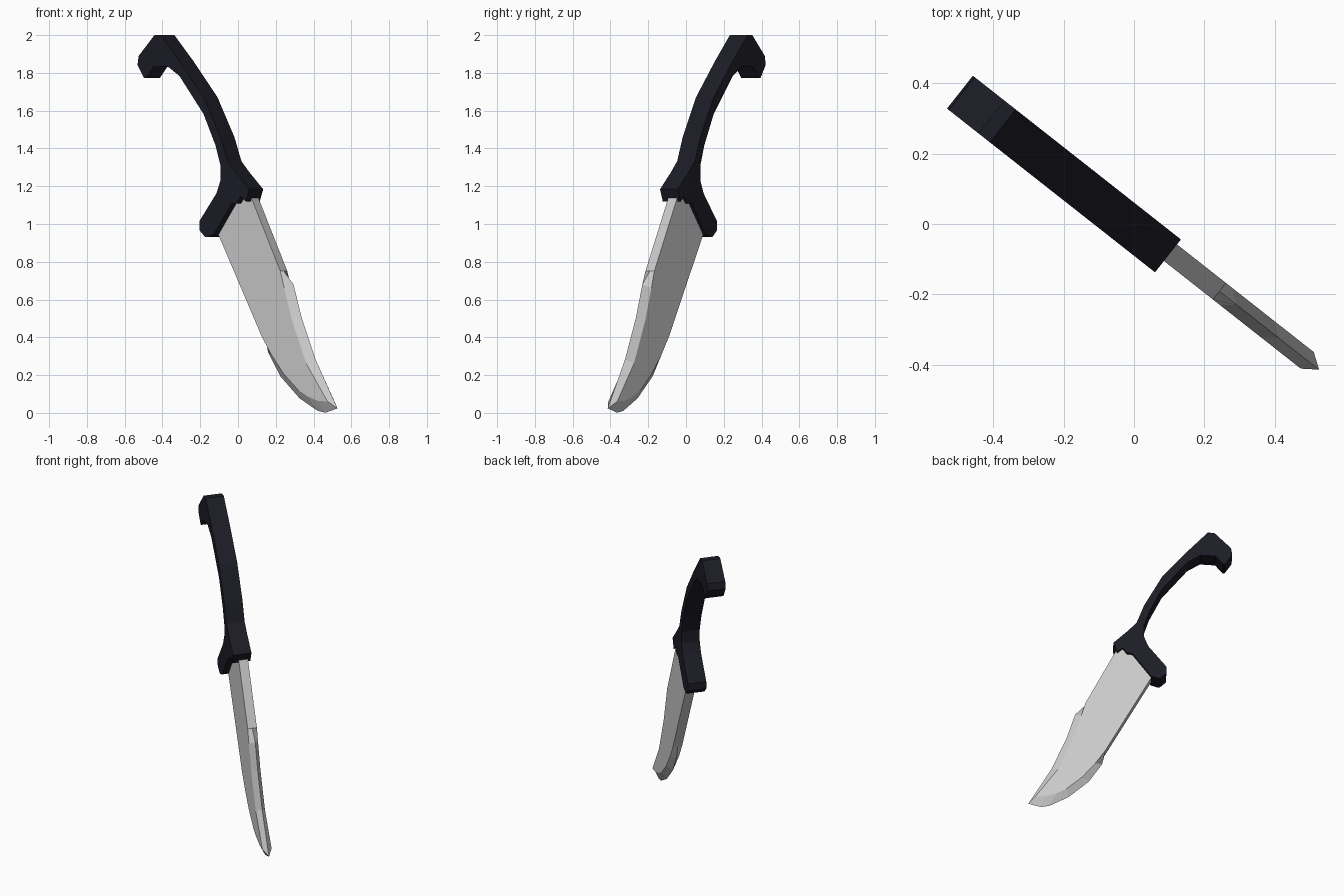
import bpy, bmesh, math

if "Cube" in bpy.data.objects:
    bpy.data.objects.remove(bpy.data.objects["Cube"])

TURN = math.radians(-38.2)   # the knife's flat plane is turned about z


def build(name, loops, color=None):
    """Bridge equal-length loops of (along, thickness, height) points and cap both ends."""
    bm = bmesh.new()
    rings = [[bm.verts.new(p) for p in loop] for loop in loops]
    n = len(rings[0])
    for a, b in zip(rings, rings[1:]):
        for i in range(n):
            j = (i + 1) % n
            bm.faces.new((a[i], a[j], b[j], b[i]))
    caps = [bm.faces.new(rings[0]), bm.faces.new(rings[-1])]
    bmesh.ops.recalc_face_normals(bm, faces=bm.faces)
    bmesh.ops.triangulate(bm, faces=caps)
    bmesh.ops.dissolve_degenerate(bm, dist=1e-5, edges=bm.edges)
    me = bpy.data.meshes.new(name)
    bm.to_mesh(me)
    bm.free()
    ob = bpy.data.objects.new(name, me)
    ob.rotation_euler.z = TURN
    bpy.context.collection.objects.link(ob)
    if color:
        mat = bpy.data.materials.new(name + "_dark")
        mat.diffuse_color = color
        mat.use_nodes = True
        mat.node_tree.nodes["Principled BSDF"].inputs["Base Color"].default_value = mat.diffuse_color
        me.materials.append(mat)
    return ob


def layer(points, t):
    return [(u, t, z) for u, z in points]


# Handle: hooked pommel, curved grip and guard in one extruded profile
handle = [
    (-.507, 2.0), (-.466, 2.0), (-.338, 1.862), (-.176, 1.671), (-.062, 1.46),
    (-.015, 1.333), (.039, 1.274), (.132, 1.184),                 # outer curve
    (.108, 1.118), (.073, 1.148), (.045, 1.11), (.012, 1.108),    # guard underside
    (-.107, .945), (-.150, .93), (-.165, .93), (-.204, .967), (-.204, 1.015),
    (-.089, 1.163), (-.062, 1.232), (-.062, 1.311), (-.096, 1.417),
    (-.176, 1.582), (-.338, 1.783), (-.419, 1.835),               # inner curve
    (-.516, 1.83), (-.565, 1.772), (-.576, 1.772), (-.621, 1.841), (-.614, 1.889),
]
build("handle", [layer(handle, -.071), layer(handle, .048)], (.012, .012, .02, 1))

# Blade: flat-face outline paired with the mid-plane outline (edges are ground to it)
pairs = [
    ((.0, 1.17), (.0, 1.17)), ((.107, 1.152), (.107, 1.152)),     # tang and spine
    ((.309, .75), (.309, .75)),
    ((.335, .66), (.374, .68)), ((.385, .495), (.428, .506)),     # clipped back
    ((.484, .26), (.522, .283)), ((.627, .06), (.67, .024)),      # point
    ((.56, .064), (.59, .001)), ((.49, .088), (.536, .011)),      # curved belly
    ((.43, .12), (.415, .077)), ((.33, .208), (.286, .193)),
    ((.245, .312), (.203, .32)), ((.183, .405), (.183, .405)),
    ((-.107, .94), (-.107, .94)), ((-.12, .98), (-.12, .98)),     # heel
]
face = [p[0] for p in pairs]
edge = [p[1] for p in pairs]
build("blade", [layer(face, -.03), layer(edge, 0), layer(face, .03)])
